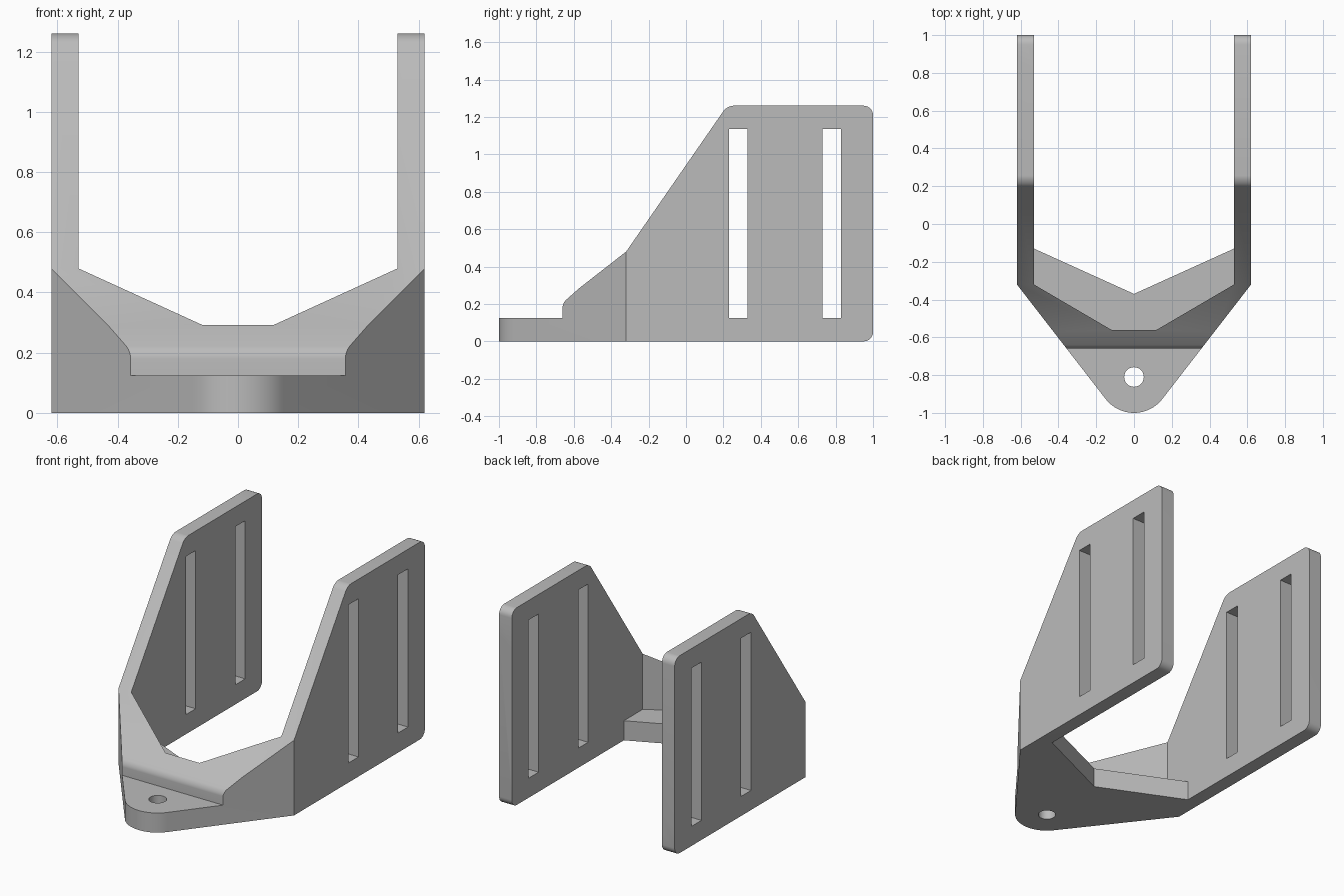
import bpy
import bmesh
from math import cos, sin, radians, pi
from mathutils import Vector

if "Cube" in bpy.data.objects:
    bpy.data.objects.remove(bpy.data.objects["Cube"])

grey = bpy.data.materials.new("light grey")
grey.use_nodes = True
grey.diffuse_color = (0.5, 0.5, 0.5, 1)
grey.node_tree.nodes["Principled BSDF"].inputs["Base Color"].default_value = (0.5, 0.5, 0.5, 1)


def rounded(corners, steps=6):
    """Corners are (u, v, setback); a setback replaces the corner with a curve."""
    pts = []
    for i, (u, v, r) in enumerate(corners):
        p = Vector((u, v))
        if not r:
            pts.append(p)
            continue
        a = p + (Vector(corners[i - 1][:2]) - p).normalized() * r
        b = p + (Vector(corners[(i + 1) % len(corners)][:2]) - p).normalized() * r
        for k in range(steps + 1):
            t = k / steps
            # rational curve, close to a circular fillet
            w = 1.41 * t * (1 - t)
            s = (1 - t) ** 2 + w + t ** 2
            pts.append((a * (1 - t) ** 2 + p * w + b * t ** 2) / s)
    return pts


def prism(name, pts, low, high, axis="z"):
    """Extrude an outline along z (outline in x, y) or x (outline in y, z)."""
    bm = bmesh.new()
    place = (lambda p: (p[0], p[1], low)) if axis == "z" else (lambda p: (low, p[0], p[1]))
    face = bm.faces.new([bm.verts.new(place(p)) for p in pts])
    grown = bmesh.ops.extrude_face_region(bm, geom=[face])["geom"]
    shift = Vector((0, 0, high - low)) if axis == "z" else Vector((high - low, 0, 0))
    bmesh.ops.translate(bm, vec=shift, verts=[g for g in grown if isinstance(g, bmesh.types.BMVert)])
    bmesh.ops.recalc_face_normals(bm, faces=bm.faces)
    mesh = bpy.data.meshes.new(name)
    bm.to_mesh(mesh)
    bm.free()
    mesh.materials.append(grey)
    obj = bpy.data.objects.new(name, mesh)
    bpy.context.collection.objects.link(obj)
    return obj


def carve(target, tool, operation="DIFFERENCE"):
    tool.hide_render = True
    mod = target.modifiers.new(tool.name, "BOOLEAN")
    mod.operation, mod.solver, mod.object = operation, "EXACT", tool
    bpy.context.view_layer.objects.active = target
    bpy.ops.object.modifier_apply(modifier=mod.name)
    bpy.data.objects.remove(tool)


def mirrored(half):
    return half + [(-x, y) for x, y in reversed(half)]


def circle(y, r, n=32):
    return [(r * cos(2 * pi * i / n), y + r * sin(2 * pi * i / n)) for i in range(n)]


WALL_X, INNER_X, FLOOR, HOLE_Y = 0.62, 0.53, 0.125, -0.81

# Plan outline: straight sides tapering to a rounded nose
nose = [(0.19 * cos(radians(a)), HOLE_Y + 0.19 * sin(radians(a)))
        for a in [-37.6 - 52.4 * i / 10 for i in range(11)]]
plan = [(WALL_X, 1), (WALL_X, -0.32)] + nose
plan += [(-x, y) for x, y in reversed(plan[:-1])]
bracket = prism("bracket", plan, 0, 1.26)

# Side silhouette: nose plate, step, slope, tall rear panel
side = rounded([(-1.1, 0, 0), (1, 0, 0.05), (1, 1.26, 0.05), (0.22, 1.26, 0.035),
                (-0.32, 0.48, 0), (-0.57, 0.285, 0), (-0.66, 0.205, 0.025),
                (-0.66, FLOOR, 0), (-1.1, FLOOR, 0)])
carve(bracket, prism("side_outline", side, -0.8, 0.8, "x"), "INTERSECT")

# Pocket between the side panels, above the floor
pocket = mirrored([(INNER_X, 1.1), (INNER_X, -0.32), (0.12, -0.56)])
carve(bracket, prism("pocket", pocket, FLOOR, 1.5))

# V notch through the floor
notch = mirrored([(INNER_X, 1.1), (INNER_X, -0.13)])
notch.insert(2, (0, -0.37))
carve(bracket, prism("floor_notch", notch, -0.2, 0.3))

# Pivot hole and strap slots
carve(bracket, prism("pivot_hole", circle(HOLE_Y, 0.052), -0.2, 0.3))
for y in (0.23, 0.73):
    slot = [(y, FLOOR), (y + 0.1, FLOOR), (y + 0.1, 1.135), (y, 1.135)]
    carve(bracket, prism("strap_slot", slot, -0.8, 0.8, "x"))

bpy.ops.object.select_all(action="DESELECT")
bracket.select_set(True)
bpy.context.view_layer.objects.active = bracket
bpy.ops.object.shade_smooth_by_angle(angle=radians(30))
